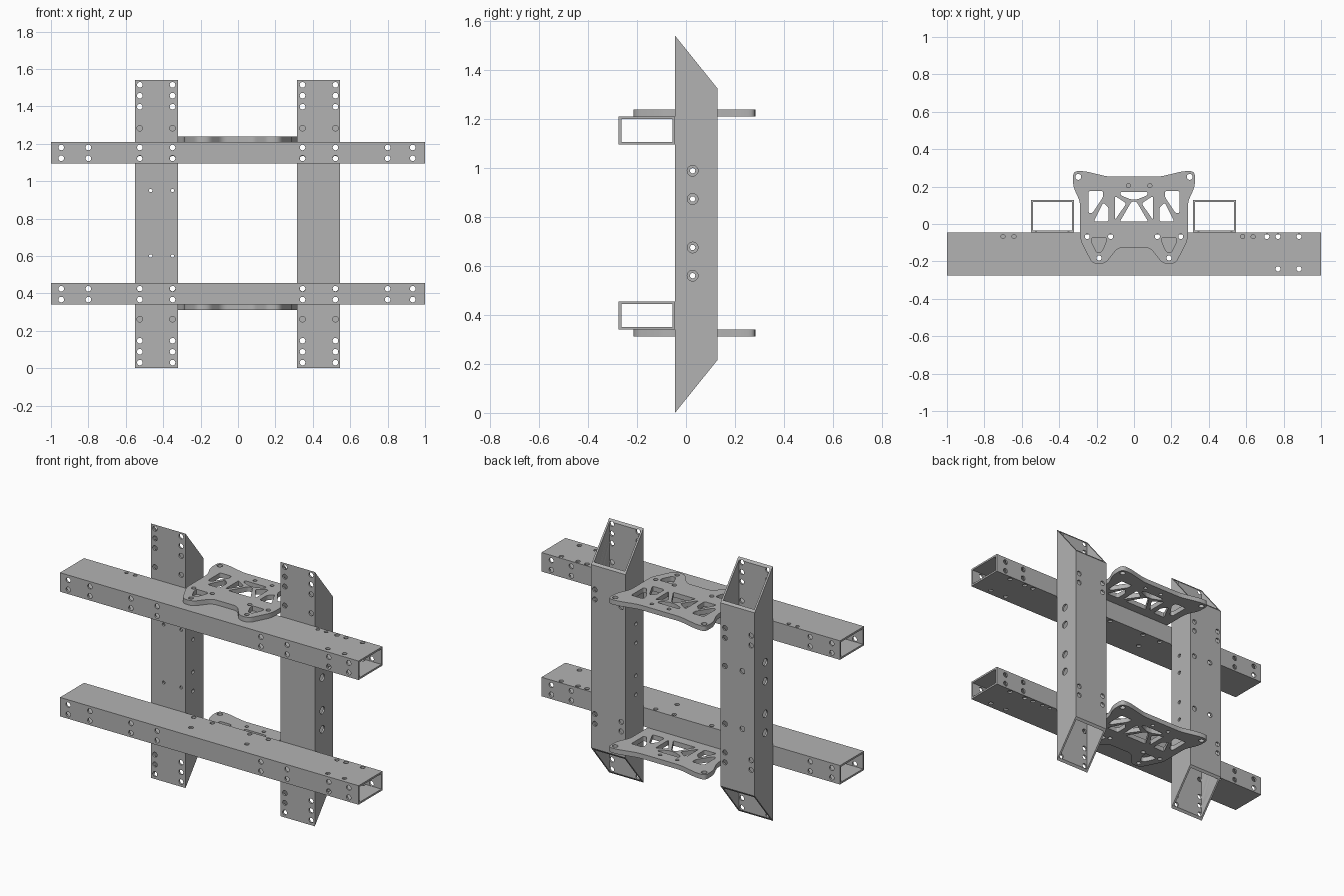
import bpy, bmesh, math
from mathutils import Vector, Matrix

cube = bpy.data.objects.get("Cube")
if cube:
    bpy.data.objects.remove(cube, do_unlink=True)

GREY = (0.45, 0.45, 0.45, 1)
steel = bpy.data.materials.new("plain_grey_steel")
steel.use_nodes = True
steel.diffuse_color = GREY
steel.node_tree.nodes["Principled BSDF"].inputs["Base Color"].default_value = GREY

WALL = 0.011
FRONT, BACK = -0.045, 0.128      # post depth range
SLOPE = 0.215 / (BACK - FRONT)   # mitre of the post ends
HEIGHT = 1.54


def add_object(name, mesh):
    obj = bpy.data.objects.new(name, mesh)
    bpy.context.collection.objects.link(obj)
    return obj


def evaluated_mesh(obj):
    bpy.context.view_layer.update()
    graph = bpy.context.evaluated_depsgraph_get()
    return bpy.data.meshes.new_from_object(obj.evaluated_get(graph))


def finish(obj):
    obj.data.materials.clear()
    obj.data.materials.append(steel)
    bpy.ops.object.select_all(action='DESELECT')
    obj.select_set(True)
    bpy.context.view_layer.objects.active = obj
    bpy.ops.object.shade_smooth_by_angle(angle=math.radians(30))


def tube(name, u, v, place):
    """Hollow rectangular tube; place(u, v, end) gives a point on either end."""
    bm = bmesh.new()
    rings = []
    for inset, end in ((0, 0), (WALL, 0), (WALL, 1), (0, 1)):
        a, b, c, d = u[0] + inset, u[1] - inset, v[0] + inset, v[1] - inset
        rings.append([bm.verts.new(place(p, q, end))
                      for p, q in ((a, c), (b, c), (b, d), (a, d))])
    for r in range(4):
        here, there = rings[r], rings[(r + 1) % 4]
        for i in range(4):
            j = (i + 1) % 4
            bm.faces.new((here[i], here[j], there[j], there[i]))
    bmesh.ops.recalc_face_normals(bm, faces=bm.faces)
    mesh = bpy.data.meshes.new(name)
    bm.to_mesh(mesh)
    bm.free()
    return add_object(name, mesh)


def drill(obj, holes):
    """Cut round holes given as (centre, axis, radius)."""
    bm = bmesh.new()
    for centre, axis, radius in holes:
        turn = Vector((0, 0, 1)).rotation_difference(Vector(axis)).to_matrix().to_4x4()
        bmesh.ops.create_cone(bm, cap_ends=True, segments=20, radius1=radius,
                              radius2=radius, depth=0.04,
                              matrix=Matrix.Translation(centre) @ turn)
    mesh = bpy.data.meshes.new("hole_cutter")
    bm.to_mesh(mesh)
    bm.free()
    cutter = add_object("hole_cutter", mesh)
    cutter.hide_render = True
    mod = obj.modifiers.new("holes", 'BOOLEAN')
    mod.operation, mod.solver, mod.object = 'DIFFERENCE', 'EXACT', cutter
    result = evaluated_mesh(obj)
    obj.modifiers.clear()
    obj.data = result
    bpy.data.objects.remove(cutter, do_unlink=True)
    finish(obj)


X, Y, Z = (1, 0, 0), (0, 1, 0), (0, 0, 1)
BEAMS = {"lower": (0.34, 0.455), "upper": (1.095, 1.21)}
BOLT_ROWS = (0.367, 0.426, 1.12, 1.18)
POST_COLUMNS = {"right": (-0.525, -0.35), "left": (0.345, 0.521)}
PLATE_BOLTS = [(s * x, y) for s in (-1, 1)
               for x, y in ((0.25, -0.067), (0.125, -0.067), (0.187, -0.182))]

# Upright posts with mitred open ends
for side, columns in POST_COLUMNS.items():
    x0, x1 = (-0.55, -0.32) if side == "right" else (0.316, 0.546)
    post = tube(side + "_post", (x0, x1), (FRONT, BACK),
                lambda x, y, end: (x, y, HEIGHT - (y - FRONT) * SLOPE if end
                                   else (y - FRONT) * SLOPE))
    holes = []
    for x in columns:
        for z in (0.03, 0.088, 0.147, 0.262):
            holes += [((x, FRONT, h), Y, 0.015) for h in (z, HEIGHT + 0.005 - z)]
        holes += [((x, y, z), Y, 0.015) for z in BOLT_ROWS for y in (FRONT, BACK)]
    # Side holes: wide on the outside, narrow on the inside
    outer, inner = (x0, x1) if side == "right" else (x1, x0)
    for z in (0.56, 0.675, 0.873, 0.988):
        holes += [((outer, 0.027, z), X, 0.022), ((inner, 0.027, z), X, 0.011)]
    # Small mounting holes on one post only
    if side == "right":
        for x in (-0.467, -0.35):
            for z in (0.6, 0.95):
                holes += [((x, FRONT, z), Y, 0.009), ((x, BACK, z), Y, 0.016)]
    drill(post, holes)

# Cross beams
for level, (z0, z1) in BEAMS.items():
    y0, y1 = -0.275, FRONT
    beam = tube(level + "_beam", (y0, y1), (z0, z1),
                lambda y, z, end: (1 if end else -1, y, z))
    holes = []
    for x in (-0.945, -0.8, -0.525, -0.35, 0.345, 0.521, 0.8, 0.934):
        for z in (z0 + 0.027, z1 - 0.03):
            holes += [((x, y, z), Y, 0.015) for y in (y0, y1)]
    end_bolts = [(0.71, -0.067), (0.77, -0.067), (0.882, -0.067),
                 (0.77, -0.24), (0.882, -0.24)]
    for x, y in end_bolts + PLATE_BOLTS:
        holes += [((x, y, z), Z, 0.0135) for z in (z0, z1)]
    plate_face = z1 if level == "upper" else z0
    for x in (-0.70, -0.642, 0.581, 0.637):
        holes.append(((x, -0.067, plate_face), Z, 0.011))
    drill(beam, holes)


def rounded(points, radius):
    """Polygon with each corner replaced by a short curve."""
    result = []
    for i, point in enumerate(points):
        p = Vector(point)
        before, after = Vector(points[i - 1]), Vector(points[(i + 1) % len(points)])
        a = p + (before - p).normalized() * min(radius, (before - p).length * 0.45)
        b = p + (after - p).normalized() * min(radius, (after - p).length * 0.45)
        for t in (0, 0.25, 0.5, 0.75, 1):
            result.append(a * (1 - t) ** 2 + p * 2 * t * (1 - t) + b * t * t)
    return result


def circle(x, y, radius):
    return [Vector((x + radius * math.cos(k * math.tau / 20),
                    y + radius * math.sin(k * math.tau / 20))) for k in range(20)]


def mirrored(points):
    return [(-x, y) for x, y in reversed(points)]


# Plate outline and lightening windows, right half only
HALF = [(0.085, -0.125), (0.155, -0.214), (0.222, -0.214), (0.288, -0.085),
        (0.288, 0.12), (0.326, 0.20), (0.326, 0.283), (0.265, 0.283), (0.14, 0.253)]
SIDE_WINDOWS = [
    [(0.243, 0.177), (0.165, 0.177), (0.165, 0.145), (0.222, 0.058), (0.243, 0.058)],
    [(0.165, 0.115), (0.135, 0.085), (0.135, 0.014), (0.215, 0.014)],
    [(0.102, 0.15), (0.04, 0.11), (0.102, 0.022)],
    [(0.228, -0.072), (0.148, -0.072), (0.15, -0.10), (0.175, -0.152),
     (0.2, -0.152), (0.226, -0.10)],
]
MID_WINDOWS = [[(0.072, 0.172), (0.072, 0.154), (0.02, 0.132)],
               [(0.013, 0.12), (0.075, 0.014)]]


def plate(name, z, flip):
    curve = bpy.data.curves.new(name, 'CURVE')
    curve.dimensions, curve.fill_mode, curve.extrude = '2D', 'BOTH', 0.0145
    loops = [rounded(HALF + mirrored(HALF), 0.03)]
    for window in SIDE_WINDOWS:
        loops += [rounded(window, 0.012), rounded(mirrored(window), 0.012)]
    loops += [rounded(w + mirrored(w), 0.01) for w in MID_WINDOWS]
    loops += [circle(x, y, 0.0135) for x, y in PLATE_BOLTS]
    loops += [circle(x, 0.252, 0.016) for x in (-0.298, 0.298)]
    loops += [circle(x * flip, 0.205, 0.011) for x in (-0.03, 0.085)]
    for loop in loops:
        spline = curve.splines.new('POLY')
        spline.points.add(len(loop) - 1)
        for target, p in zip(spline.points, loop):
            target.co = (p.x, p.y, 0, 1)
        spline.use_cyclic_u = True
    source = add_object(name + "_outline", curve)
    mesh = evaluated_mesh(source)
    bpy.data.objects.remove(source, do_unlink=True)
    bm = bmesh.new()
    bm.from_mesh(mesh)
    bmesh.ops.remove_doubles(bm, verts=bm.verts, dist=0.0001)
    bmesh.ops.recalc_face_normals(bm, faces=bm.faces)
    bm.to_mesh(mesh)
    bm.free()
    obj = add_object(name, mesh)
    obj.location.z = z
    finish(obj)


# Mounting plates above the upper beam and below the lower beam
plate("upper_plate", 1.2245, 1)
plate("lower_plate", 0.3255, -1)
